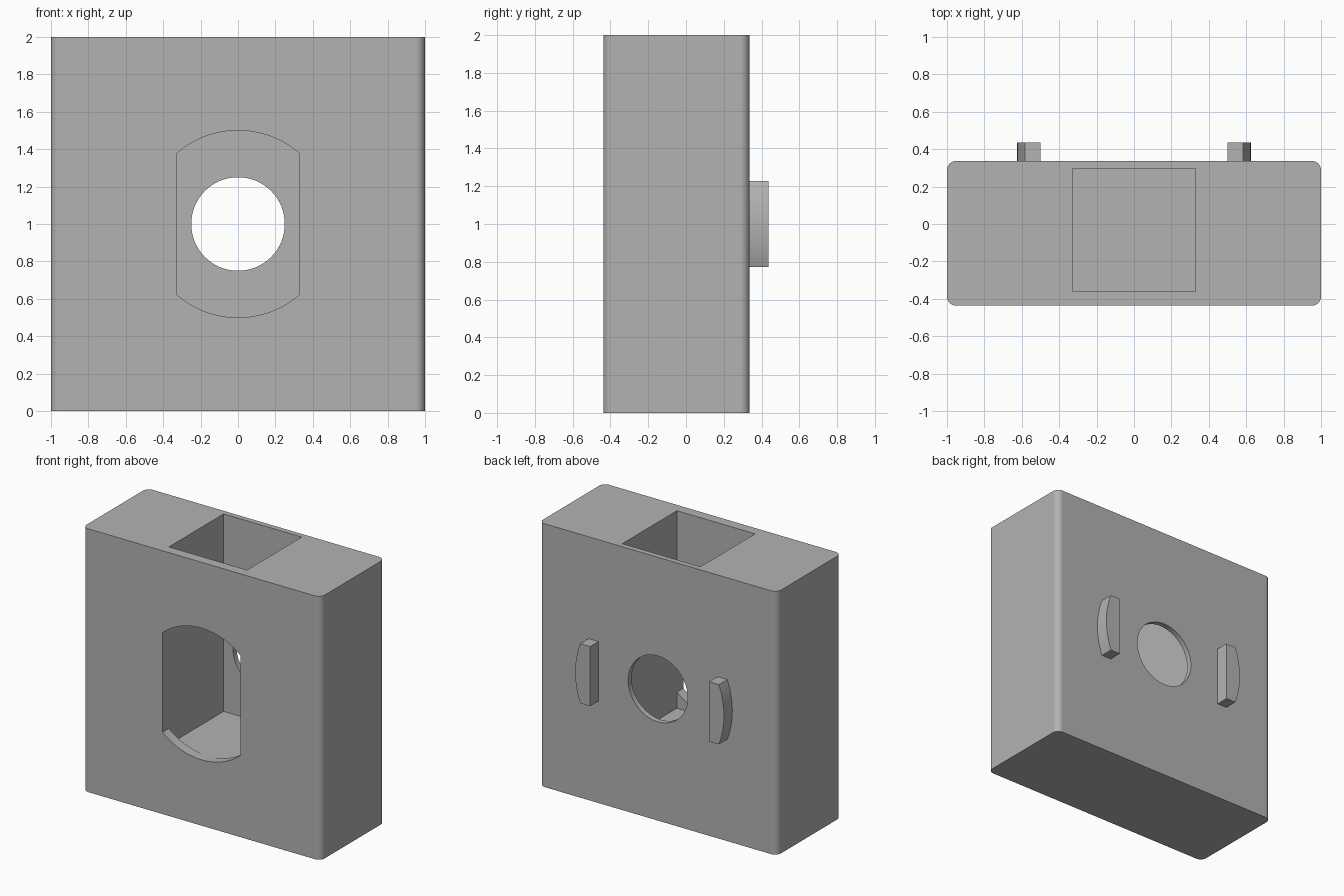
import bpy
import bmesh
from math import pi, sin, cos, asin, acos, radians
from mathutils import Vector

if "Cube" in bpy.data.objects:
    bpy.data.objects.remove(bpy.data.objects["Cube"])

grey = bpy.data.materials.new("plain grey")
grey.use_nodes = True
grey.diffuse_color = (0.45, 0.45, 0.45, 1)
grey.node_tree.nodes["Principled BSDF"].inputs["Base Color"].default_value = grey.diffuse_color

MID = 1.0                                   # height of the hole centre
FRONT, BACK, TAB_END = -0.437, 0.337, 0.437


def arc(cx, cy, r, start, end, n):
    return [(cx + r * cos(start + (end - start) * i / n),
             cy + r * sin(start + (end - start) * i / n)) for i in range(n + 1)]


def prism(name, profile, axis, low, high):
    """Extrude a 2D profile along y (profile is x, z) or z (profile is x, y)."""
    bm = bmesh.new()
    place = (lambda p: (p[0], low, p[1])) if axis == "y" else (lambda p: (p[0], p[1], low))
    face = bm.faces.new([bm.verts.new(place(p)) for p in profile])
    new = bmesh.ops.extrude_face_region(bm, geom=[face])["geom"]
    step = Vector((0, high - low, 0)) if axis == "y" else Vector((0, 0, high - low))
    bmesh.ops.translate(bm, vec=step, verts=[v for v in new if isinstance(v, bmesh.types.BMVert)])
    bmesh.ops.recalc_face_normals(bm, faces=bm.faces)
    mesh = bpy.data.meshes.new(name)
    bm.to_mesh(mesh)
    bm.free()
    mesh.materials.append(grey)
    obj = bpy.data.objects.new(name, mesh)
    bpy.context.collection.objects.link(obj)
    return obj


def select(obj):
    bpy.ops.object.select_all(action="DESELECT")
    obj.select_set(True)
    bpy.context.view_layer.objects.active = obj


def cut(target, cutter):
    select(target)
    mod = target.modifiers.new("cut", "BOOLEAN")
    mod.operation, mod.solver, mod.object = "DIFFERENCE", "EXACT", cutter
    bpy.ops.object.modifier_apply(modifier=mod.name)
    bpy.data.objects.remove(cutter)


def smooth(obj):
    select(obj)
    bpy.ops.object.shade_smooth_by_angle(angle=radians(30))
    mod = obj.modifiers.new("flat faces", "WEIGHTED_NORMAL")
    mod.keep_sharp = True


# Block with rounded upright edges
R = 0.05
outline = []
for i, (x, y) in enumerate([(1, BACK), (-1, BACK), (-1, FRONT), (1, FRONT)]):
    cx = x - R if x > 0 else x + R
    cy = y - R if y > 0 else y + R
    outline += arc(cx, cy, R, i * pi / 2, (i + 1) * pi / 2, 12)
block = prism("block", outline, "z", 0, 2)

# Square pocket from the top
W = 0.328
pocket = [(-W, -0.36), (W, -0.36), (W, 0.296), (-W, 0.296)]
cut(block, prism("pocket_cutter", pocket, "z", 0.5, 2.2))

# Front window: circle with straight sides
a = acos(W / 0.5)
window = arc(0, MID, 0.5, a, pi - a, 32) + arc(0, MID, 0.5, pi + a, 2 * pi - a, 32)
cut(block, prism("window_cutter", window, "y", FRONT - 0.2, -0.2))

# Round hole in the back wall
cut(block, prism("hole_cutter", arc(0, MID, 0.25, 0, 2 * pi, 64)[:-1], "y", 0.15, 0.6))
smooth(block)

# Pair of tabs with bowed outer sides
RT, H = 0.625, 0.227
t = asin(H / RT)
for side, name in ((1, "left_tab"), (-1, "right_tab")):
    shape = [(0.5, MID - H)] + arc(0, MID, RT, -t, t, 16) + [(0.5, MID + H)]
    smooth(prism(name, [(side * x, z) for x, z in shape], "y", BACK, TAB_END))
